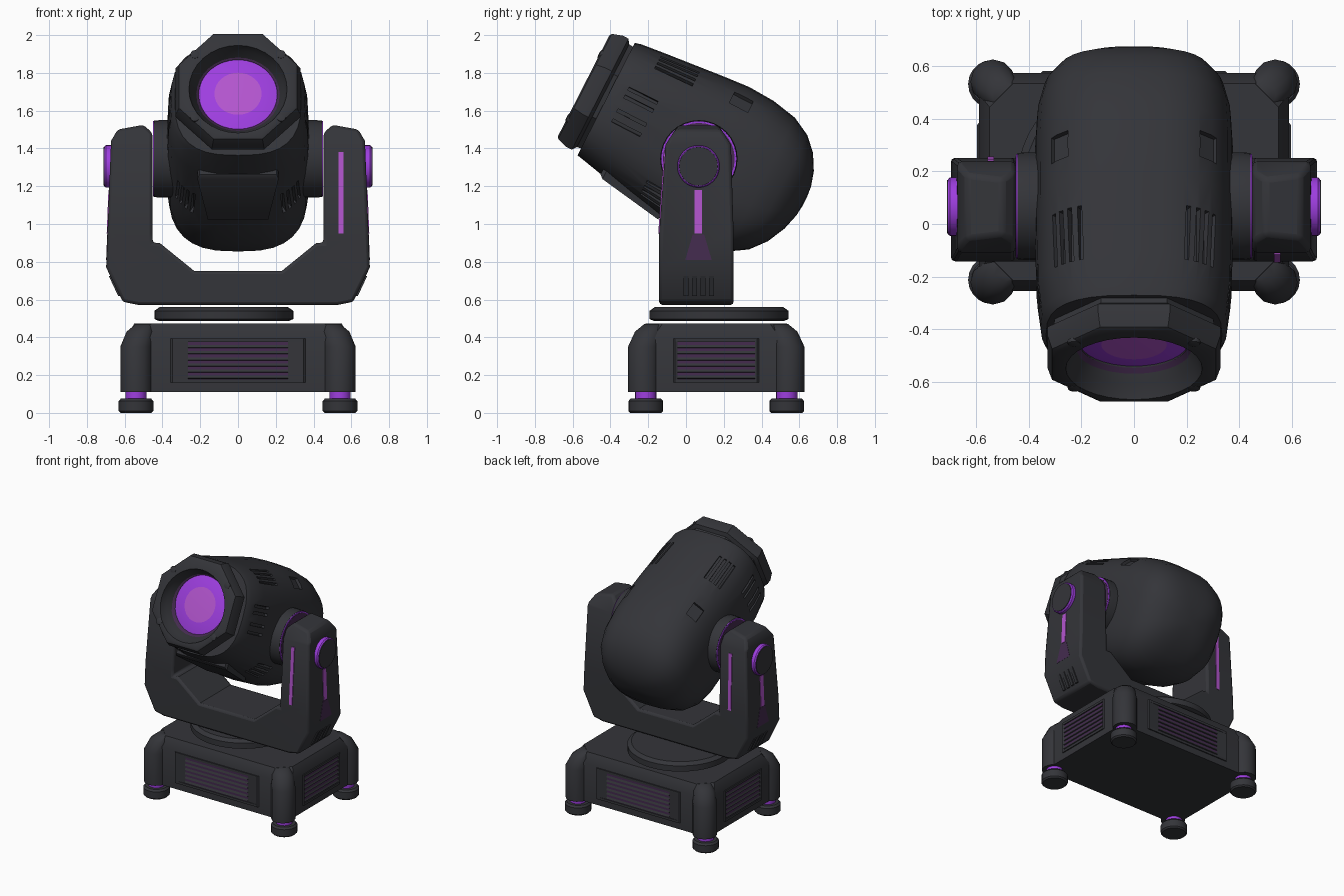
import bpy, bmesh, math
from mathutils import Matrix, Vector

if "Cube" in bpy.data.objects:
    bpy.data.objects.remove(bpy.data.objects["Cube"])

def material(name, col):
    m = bpy.data.materials.new(name)
    m.diffuse_color = (*col, 1)
    m.use_nodes = True
    m.node_tree.nodes["Principled BSDF"].inputs["Base Color"].default_value = m.diffuse_color
    return m

DARK = material("dark_grey", (0.034, 0.035, 0.041))
PURPLE = material("lens_purple", (0.34, 0.048, 0.74))
PINK = material("light_purple", (0.45, 0.09, 0.62))
DIM = material("dim_purple", (0.058, 0.024, 0.078))
I = Matrix.Identity(4)
T = Matrix.Translation

def finish(name, bm, mat, M=I, bevel=0, angle=32):
    bmesh.ops.recalc_face_normals(bm, faces=bm.faces)
    me = bpy.data.meshes.new(name)
    bm.to_mesh(me)
    bm.free()
    me.transform(M)
    me.materials.append(mat)
    ob = bpy.data.objects.new(name, me)
    bpy.context.collection.objects.link(ob)
    if bevel:
        b = ob.modifiers.new("bevel", 'BEVEL')
        b.width, b.segments, b.limit_method = bevel, 1, 'ANGLE'
    smooth(ob, angle)
    return ob

def activate(ob):
    bpy.ops.object.select_all(action='DESELECT')
    ob.select_set(True)
    bpy.context.view_layer.objects.active = ob

def smooth(ob, angle=32):
    activate(ob)
    bpy.ops.object.shade_smooth_by_angle(angle=math.radians(angle))

def loft(name, rings, mat, M=I, caps=(True, True), **kw):
    bm = bmesh.new()
    vs = [[bm.verts.new(p) for p in r] for r in rings]
    n = len(vs[0])
    for a, b in zip(vs, vs[1:]):
        for i in range(n):
            bm.faces.new((a[i], a[(i + 1) % n], b[(i + 1) % n], b[i]))
    if caps[0]:
        bm.faces.new(vs[0])
    if caps[1]:
        bm.faces.new(vs[-1])
    return finish(name, bm, mat, M, **kw)

def circle(r, z, cx=0, cy=0, n=32):
    return [(cx + r * math.cos(2 * math.pi * i / n), cy + r * math.sin(2 * math.pi * i / n), z) for i in range(n)]

def rect(hx, hy, z, c=0):
    if not c:
        return [(-hx, -hy, z), (hx, -hy, z), (hx, hy, z), (-hx, hy, z)]
    q = [(hx, hy - c), (hx - c, hy)]
    q += [(-x, y) for x, y in reversed(q)]
    return [(x, y, z) for x, y in q + [(-x, -y) for x, y in q]]

def turned(name, prof, mat, M=I, n=32, **kw):
    return loft(name, [circle(r, z, n=n) for z, r in prof], mat, M, **kw)

def box(name, c, size, mat, M=I, R=I, **kw):
    x, y, z = (s / 2 for s in size)
    return loft(name, [rect(x, y, -z), rect(x, y, z)], mat, M @ T(c) @ R, **kw)

def prism(name, pts, a, b, axis, mat, M=I, **kw):
    # profile points are (y, z) for axis x and (x, z) for axis y
    put = (lambda p, t: (t, p[0], p[1])) if axis == 'x' else (lambda p, t: (p[0], t, p[1]))
    return loft(name, [[put(p, a) for p in pts], [put(p, b) for p in pts]], mat, M, **kw)

def boolean(ob, cutter, op):
    m = ob.modifiers.new("cut", 'BOOLEAN')
    m.object, m.operation, m.solver = cutter, op, 'EXACT'
    activate(ob)
    bpy.ops.object.modifier_apply(modifier="cut")
    bpy.data.objects.remove(cutter)

# ---------- base with corner posts and feet ----------
B = T((0, 0.16, 0))
loft("base_body", [rect(.59, .415, .11, .08), rect(.59, .415, .40, .08), rect(.55, .375, .472, .09)], DARK, B)
for sx in (-1, 1):
    for sy in (-1, 1):
        loft("corner_post", [circle(r, z, sx * cx, sy * cy, 12) for z, cx, cy, r in
             ((.11, .538, .382, .085), (.35, .538, .382, .085), (.43, .515, .355, .075), (.471, .49, .33, .05))],
             DARK, B, angle=45)
        F = T((sx * .54, .16 + sy * .373, 0))
        turned("foot", [(0, .082), (.01, .092), (.062, .092), (.076, .08)], DARK, F, n=20)
        turned("foot_neck", [(.07, .056), (.115, .056)], PURPLE, F, n=20)

# ---------- louvred vents on the four base sides ----------
for k, d, op, fr in ((0, .41, .265, .362), (1, .585, .205, .232), (2, .41, .265, .362), (3, .585, .205, .232)):
    V = B @ Matrix.Rotation(k * math.pi / 2, 4, 'Z')
    box("vent_back", (0, -d - .004, .275), (2 * op, .006, .20), DIM, V)
    for s in (-1, 1):
        # side frames slope down towards the slats
        prism("vent_frame_side", [(s * op, -d), (s * op, -d - .008), (s * (fr - .015), -d - .013), (s * fr, -d)],
              0, .235, 'y', DARK, V @ T((0, 0, .16)) @ Matrix(((1, 0, 0, 0), (0, 0, 1, 0), (0, 1, 0, 0), (0, 0, 0, 1))))
        box("vent_frame_rail", (0, -d - .004, .277 + s * .109), (2 * fr - .03, .018, .018), DARK, V)
    for i in range(6):
        box("vent_slat", (0, -d - .004, .194 + i * .0325), (2 * op, .008, .027), DARK, V,
            Matrix.Rotation(math.radians(-25), 4, 'X'))

# ---------- turntable ----------
turned("turntable", [(.487, .345), (.497, .368), (.54, .368), (.56, .34)], DARK, T((-.075, .175, 0)), n=40)

# ---------- yoke: front outline crossed with side outline ----------
half = [(.53, .572), (.61, .588), (.698, .77), (.672, 1.44), (.637, 1.50), (.5, 1.525),
        (.452, 1.48), (.452, .90), (.415, .90), (.23, .75)]
yoke = prism("yoke", half + [(-x, z) for x, z in reversed(half)], -.3, .4, 'y', DARK)
side = [(-.142, .5), (.252, .5), (.252, .95), (.238, 1.42), (.165, 1.535), (-.035, 1.535), (-.108, 1.42), (-.142, .95)]
boolean(yoke, prism("yoke_side_cutter", side, -1, 1, 'x', DARK), 'INTERSECT')
bv = yoke.modifiers.new("bevel", 'BEVEL')
bv.width, bv.segments, bv.limit_method, bv.angle_limit = .016, 2, 'ANGLE', math.radians(40)
smooth(yoke)

# light strips: front of right arm, back of left arm, outer side of both
prism("front_strip", [(-.147, .95), (-.117, 1.38), (-.10, 1.38), (-.13, .95)], .533, .559, 'x', PINK)
prism("back_strip", [(.257, .95), (.245, 1.38), (.23, 1.38), (.24, .95)], -.559, -.533, 'x', PINK)
for s in (-1, 1):
    prism("outer_strip", [(s * .695, .95), (s * .686, 1.18), (s * .67, 1.18), (s * .67, .95)], .045, .085, 'y', PINK)
    loft("outer_glow", [[(s * (.6995 - .0388 * (z - .77) - dx), .066 + e * h, z) for e, dx in ((-1, 0), (1, 0), (1, .01), (-1, .01))]
                        for z, h in ((.81, .07), (.945, .03))], DIM)
    # slats on the lower slanted side of the yoke
    for y in (.0, .045, .09, .135):
        prism("yoke_slat", [(s * .635, .62), (s * .684, .725), (s * .66, .725), (s * .61, .62)], y - .012, y + .012, 'y', DARK)
    # pivot knob and hub, along x
    R = Matrix.Rotation(s * math.pi / 2, 4, 'Y')
    K = T((0, .066, 1.305)) @ R
    turned("pivot_knob", [(.64, .112), (.70, .112), (.708, .106)], PURPLE, K)
    turned("pivot_cap", [(.70, .104), (.712, .102)], DARK, K)
    HUB = T((0, .068, 1.345)) @ R
    turned("hub", [(.30, .205), (.415, .205), (.444, .202)], DARK, HUB)
    turned("hub_ring", [(.440, .200), (.449, .199)], PURPLE, HUB)
    turned("hub_face", [(.445, .190), (.4505, .190)], DIM, HUB)

# ---------- tilted head, local y runs backwards, z up ----------
H = T((0, .066, 1.31)) @ Matrix.Rotation(math.radians(-27), 4, 'X')
stations = [(-.595, .425, -.243, .335), (-.56, .434, -.25, .355), (-.42, .449, -.28, .372), (-.1, .48, -.332, .378),
            (.05, .492, -.366, .378), (.2, .485, -.368, .378), (.34, .457, -.338, .37), (.44, .405, -.275, .345),
            (.51, .335, -.19, .295), (.558, .25, -.09, .215), (.582, .17, .0, .12), (.588, .11, .06, .03)]

def shell(st, a):
    u, top, bot, w = st
    c, s = math.cos(a), math.sin(a)
    p = 2 / 2.8
    return (w * math.copysign(abs(c) ** p, c), u, (top + bot) / 2 + (top - bot) / 2 * math.copysign(abs(s) ** p, s))

head = loft("head_shell", [[shell(st, 2 * math.pi * i / 32) for i in range(32)] for st in stations], DARK, H)

def at(u, a):
    for p, q in zip(stations, stations[1:]):
        if p[0] <= u <= q[0]:
            t = (u - p[0]) / (q[0] - p[0])
            return shell([x + (y - x) * t for x, y in zip(p, q)], a)

# cooling slots and square pockets cut in the shell
cuts = []
for flip in (False, True):
    for u, a0, step, n, size in ((-.33, 42, 7.5, 4, (.045, .22, .018)), (-.43, -7, 6, 4, (.045, .17, .018)),
                                 (-.12, -58, 7, 4, (.045, .17, .018)), (.05, 47, 0, 1, (.05, .11, .09))):
        for i in range(n):
            a = math.radians(a0 + step * i)
            a = math.pi - a if flip else a
            cuts.append(box("slot_cutter", at(u, a), size, DARK, H, Matrix.Rotation(-a, 4, 'Y')))
activate(cuts[0])
for c in cuts:
    c.select_set(True)
bpy.ops.object.join()
boolean(head, cuts[0], 'DIFFERENCE')
smooth(head)

# tapered service panel under the head
loft("bottom_panel", [[(-w, u, b), (w, u, b), (w, u, b + .06), (-w, u, b + .06)]
                      for u, b, w in ((-.44, -.278, .205), (-.42, -.295, .215), (-.06, -.352, .16))], DARK, H)

# ---------- octagonal lens bezel ----------
L = H @ T((0, 0, .10))

def ring(u, r, octagon, dz=0):
    pts = []
    for i in range(32):
        a = 2 * math.pi * i / 32
        q = r / math.cos((a + math.pi / 8) % (math.pi / 4) - math.pi / 8) if octagon else r
        pts.append((q * math.cos(a), u, q * math.sin(a) + dz))
    return pts

loft("lens_bezel", [ring(*r) for r in ((-.58, .30, 1), (-.618, .305, 1), (-.635, .33, 1), (-.67, .33, 1),
     (-.725, .312, 1), (-.733, .298, 1), (-.733, .26, 0, -.02), (-.68, .245, 0, -.01), (-.63, .21, 0), (-.60, .20, 0))],
     DARK, L, caps=(False, False))
loft("lens_surround", [ring(-.650, .226, 0), ring(-.634, .208, 0)], DIM, L, caps=(False, False))
loft("lens", [ring(-.626, .21, 0), ring(-.636, .165, 0), ring(-.640, .125, 0)], PURPLE, L, caps=(False, False))
loft("lens_centre", [ring(-.640, .125, 0), ring(-.643, .06, 0)], PINK, L, caps=(False, True))
for sx in (-1, 1):
    for sz in (-1, 1):
        turned("bezel_screw", [(-.01, .026), (.004, .024), (.008, .012)], DARK,
               L @ T((sx * .228, -.730, sz * .187)) @ Matrix.Rotation(math.pi / 2, 4, 'X'), n=12)
